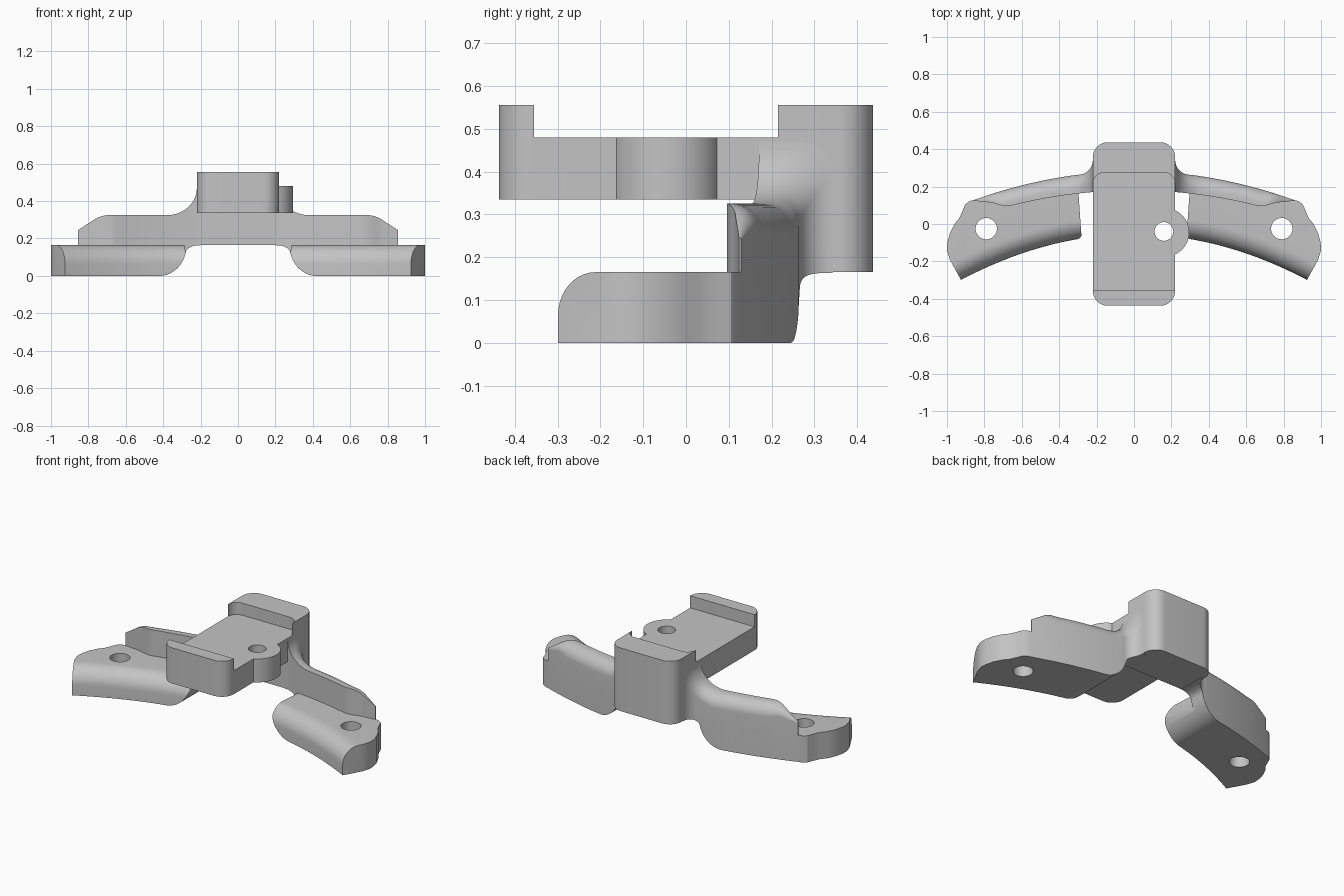
import bpy, bmesh
from math import sin, cos, pi, sqrt, radians

if "Cube" in bpy.data.objects:
    bpy.data.objects.remove(bpy.data.objects["Cube"])

grey = bpy.data.materials.new("plain_grey")
grey.use_nodes = True
grey.diffuse_color = (0.55, 0.55, 0.55, 1)
grey.node_tree.nodes["Principled BSDF"].inputs["Base Color"].default_value = grey.diffuse_color


def to_object(name, bm):
    bmesh.ops.recalc_face_normals(bm, faces=bm.faces)
    mesh = bpy.data.meshes.new(name)
    bm.to_mesh(mesh)
    bm.free()
    mesh.materials.append(grey)
    obj = bpy.data.objects.new(name, mesh)
    bpy.context.collection.objects.link(obj)
    return obj


def prism(name, outline, start, end, along_y=False, round_top=None, radius=0.1):
    """Extrude an outline along z or y; optionally round the end edges picked by a rule."""
    bm = bmesh.new()

    def ring(level):
        return [bm.verts.new((a, level, b) if along_y else (a, b, level)) for a, b in outline]

    low, high = ring(start), ring(end)
    bm.faces.new(low[::-1])
    bm.faces.new(high)
    for i in range(len(low)):
        j = (i + 1) % len(low)
        bm.faces.new((low[i], low[j], high[j], high[i]))
    bmesh.ops.recalc_face_normals(bm, faces=bm.faces)
    if round_top:
        edges = [e for e in bm.edges if all(v in high and round_top(v.co) for v in e.verts)]
        bmesh.ops.bevel(bm, geom=edges, offset=radius, segments=10, profile=0.5,
                        affect='EDGES', clamp_overlap=False)
    return to_object(name, bm)


def arc(cx, cy, r, a0, a1, n=12):
    return [(cx + r * cos(radians(a0 + (a1 - a0) * i / n)),
             cy + r * sin(radians(a0 + (a1 - a0) * i / n))) for i in range(n + 1)]


def activate(obj):
    bpy.ops.object.select_all(action='DESELECT')
    obj.select_set(True)
    bpy.context.view_layer.objects.active = obj


def combine(obj, other, operation):
    mod = obj.modifiers.new("combine", 'BOOLEAN')
    mod.operation, mod.solver, mod.object = operation, 'EXACT', other
    activate(obj)
    bpy.ops.object.modifier_apply(modifier=mod.name)
    bpy.data.objects.remove(other)


def finish(obj, mirror=False):
    activate(obj)
    if mirror:
        mod = obj.modifiers.new("mirror", 'MIRROR')
        mod.use_mirror_merge = False
        bpy.ops.object.modifier_apply(modifier=mod.name)
    bpy.ops.object.shade_smooth_by_angle(angle=radians(30))


def quarter(t):
    return sqrt(max(0, 1 - t * t))


def interp(points, x):
    for (xa, ya), (xb, yb) in zip(points, points[1:]):
        if x <= xb:
            return ya + (yb - ya) * max(0, x - xa) / (xb - xa)
    return points[-1][1]


# Curves that shape the arm along x
W, D, FOOT = 0.22, 0.437, 0.165


def back_y(x):
    return 0.343 - 0.08 * quarter((0.3 - x) / 0.08) if x < 0.3 else 0.282 - 0.21 * x * x


def front_y(x):
    if x < 0.64:
        return 0.18 - 0.19 * x * x
    return interp([(0.64, 0.102), (0.67, 0.095), (0.71, 0.1), (0.76, 0.114), (0.855, 0.124)], x)


def top_z(x):
    if x < 0.38:
        return 0.47 - 0.145 * quarter((0.38 - x) / 0.16)
    return interp([(0.7, 0.325), (0.73, 0.32), (0.76, 0.307), (0.855, 0.245)], x)


def bottom_z(x):
    if x < 0.28:
        return 0.122 + 0.043 * quarter((x - 0.2) / 0.08)
    return FOOT - FOOT * quarter((0.42 - x) / 0.145) if x < 0.42 else 0


def pad_y(x):
    return -0.055 - 0.285 * x * x


# Central block: rounded plate with a pocket between front and back lips
R = 0.08
corner = [(W - R, D - R, 0), (R - W, D - R, 90), (R - W, R - D, 180), (W - R, R - D, 270)]
plan = [p for cx, cy, a in corner for p in arc(cx, cy, R, a, a + 90)]
block = prism("mount_block", plan, 0.335, 0.555)
# Side tab with its screw hole
combine(block, prism("tab", arc(0.165, -0.045, 0.13, 0, 354, 59), 0.335, 0.48), 'UNION')
# Pocket with rounded back corners
side = [(0.4, -0.355), (0.4, 0.215)] + arc(W - 0.06, 0.215, 0.06, 0, 90)
combine(block, prism("pocket", side + [(-x, y) for x, y in side[::-1]], 0.48, 0.7), 'DIFFERENCE')
combine(block, prism("hole", arc(0.16, -0.04, 0.05, 0, 350, 35), 0.2, 0.7), 'DIFFERENCE')
# Back post under the plate
post = [(W, 0.172)] + [p for cx, cy, a in corner[:2] for p in arc(cx, cy, R, a, a + 90)] + [(-W, 0.172)]
combine(block, prism("post", post, FOOT, 0.335), 'UNION')
finish(block)

# Curved arm walls, lofted with a rounded upper back edge
bm = bmesh.new()
stations = [W + (0.855 - W) * (i / 70) ** 1.5 for i in range(71)]
rings = []
for x in [0.2] + stations:
    s = max(x, W)
    yf, yb, zt, zb = front_y(s), back_y(s), top_z(s), bottom_z(s)
    r = min(0.075, 0.9 * (yb - yf))
    section = [(yf, zb), (yb, zb)] + arc(yb - r, zt - r, r, 0, 90, 10) + [(yf, zt)]
    rings.append([bm.verts.new((x, y, z)) for y, z in section])
for a, b in zip(rings, rings[1:]):
    for i in range(len(a)):
        j = (i + 1) % len(a)
        bm.faces.new((a[i], a[j], b[j], b[i]))
bm.faces.new(rings[0])
bm.faces.new(rings[-1])
finish(to_object("arm_walls", bm), mirror=True)

# Feet: curved pads with a rounded front edge
front_edge = [(x, pad_y(x)) for x in [0.28 + 0.645 * i / 24 for i in range(25)]]
tip = [(0.985, -0.19), (1, -0.14), (0.998, -0.1), (0.985, -0.05), (0.96, 0), (0.935, 0.03),
       (0.917, 0.07), (0.903, 0.105), (0.88, 0.122)]
back_edge = [(x, back_y(x)) for x in reversed(stations) if x > 0.31]
foot = prism("feet", front_edge + tip + back_edge + [(0.297, 0.165)], 0, FOOT,
             round_top=lambda co: abs(co.y - pad_y(co.x)) < 0.001)
# Round the inner end underneath
curve = [(0.42 - 0.145 * cos(a), FOOT - FOOT * sin(a)) for a in [pi / 2 * i / 16 for i in range(17)]]
curve = [(0.1, 0.3), (0.27, 0.3)] + curve + [(0.42, -0.1), (0.1, -0.1)]
combine(foot, prism("under_cut", curve, -0.6, 0.6, along_y=True), 'DIFFERENCE')
combine(foot, prism("foot_hole", arc(0.79, -0.025, 0.057, 0, 350, 35), -0.1, 0.4), 'DIFFERENCE')
finish(foot, mirror=True)
